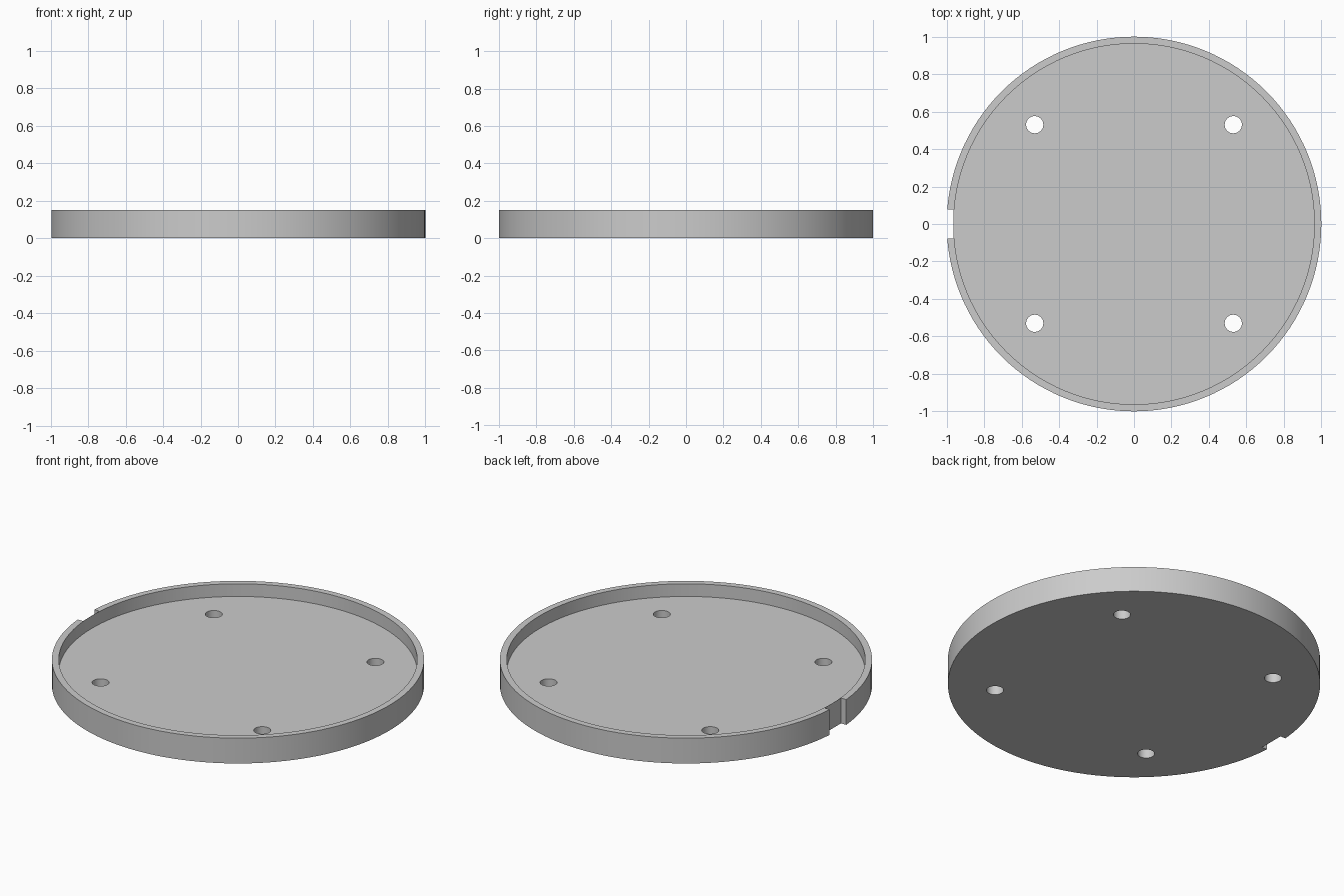
import bpy
import bmesh
from mathutils import Matrix

cube = bpy.data.objects.get("Cube")
if cube:
    bpy.data.objects.remove(cube, do_unlink=True)

HEIGHT, FLOOR = 0.15, 0.075
OUTER, INNER = 1.0, 0.963
HOLE_POS, HOLE_R = 0.53, 0.046
NOTCH_HALF = 0.077

grey = bpy.data.materials.new("light_grey")
grey.use_nodes = True
colour = (0.6, 0.6, 0.6, 1)
grey.diffuse_color = colour
grey.node_tree.nodes["Principled BSDF"].inputs["Base Color"].default_value = colour


def add_object(name, bm):
    mesh = bpy.data.meshes.new(name)
    bm.to_mesh(mesh)
    bm.free()
    mesh.materials.append(grey)
    obj = bpy.data.objects.new(name, mesh)
    bpy.context.collection.objects.link(obj)
    return obj


def cylinder(name, radius, low, high, x=0, y=0, sides=128):
    bm = bmesh.new()
    bmesh.ops.create_cone(bm, cap_ends=True, segments=sides, radius1=radius,
                          radius2=radius, depth=high - low,
                          matrix=Matrix.Translation((x, y, (low + high) / 2)))
    return add_object(name, bm)


def box(name, centre, size):
    bm = bmesh.new()
    bmesh.ops.create_cube(bm, size=1, matrix=Matrix.Translation(centre) @ Matrix.Diagonal((*size, 1)))
    return add_object(name, bm)


# Round tray body
tray = cylinder("round_tray", OUTER, 0, HEIGHT)

# Recess, four screw holes and the rim notch
cutters = [cylinder("recess_cutter", INNER, FLOOR, HEIGHT + 0.1)]
for x in (-HOLE_POS, HOLE_POS):
    for y in (-HOLE_POS, HOLE_POS):
        cutters.append(cylinder("hole_cutter", HOLE_R, -0.1, HEIGHT, x, y, 32))
cutters.append(box("notch_cutter", (-INNER - 0.1, 0, HEIGHT / 2),
                   (0.2, 2 * NOTCH_HALF, HEIGHT + 0.2)))

bpy.context.view_layer.objects.active = tray
for cutter in cutters:
    mod = tray.modifiers.new("cut", "BOOLEAN")
    mod.operation = "DIFFERENCE"
    mod.solver = "EXACT"
    mod.object = cutter
    bpy.ops.object.modifier_apply(modifier=mod.name)
    bpy.data.objects.remove(cutter, do_unlink=True)

# Smooth curved walls with crisp edges
bpy.ops.object.select_all(action="DESELECT")
tray.select_set(True)
bpy.ops.object.shade_smooth_by_angle(angle=0.5)
